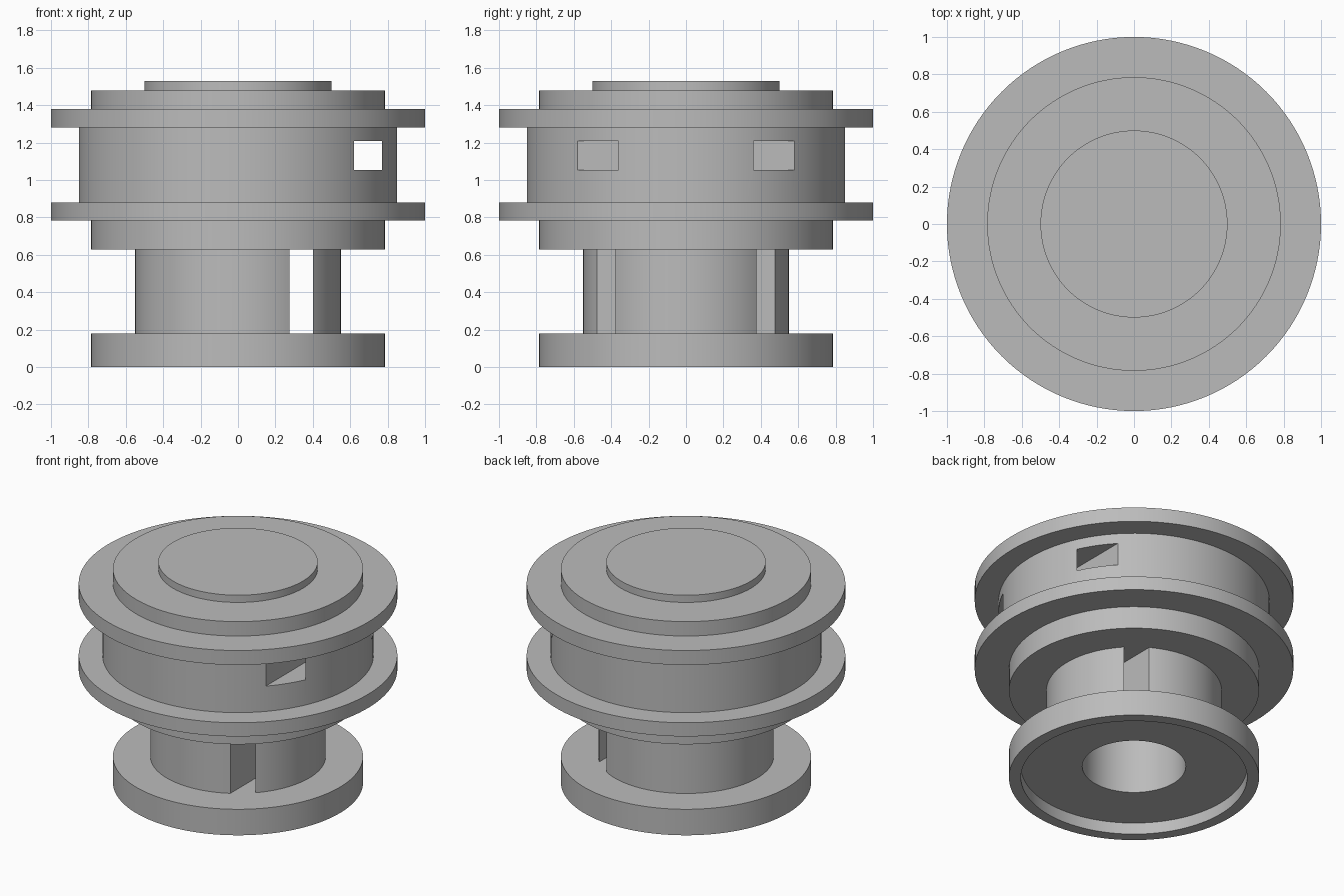
import bpy
import bmesh
import math

SEGMENTS = 128

cube = bpy.data.objects.get("Cube")
if cube:
    bpy.data.objects.remove(cube, do_unlink=True)

grey = bpy.data.materials.new("plain grey")
grey.use_nodes = True
grey.diffuse_color = (0.5, 0.5, 0.5, 1)
grey.node_tree.nodes["Principled BSDF"].inputs["Base Color"].default_value = (0.5, 0.5, 0.5, 1)


def activate(obj):
    bpy.ops.object.select_all(action="DESELECT")
    obj.select_set(True)
    bpy.context.view_layer.objects.active = obj


def link(name, bm):
    bmesh.ops.recalc_face_normals(bm, faces=bm.faces)
    mesh = bpy.data.meshes.new(name)
    bm.to_mesh(mesh)
    bm.free()
    obj = bpy.data.objects.new(name, mesh)
    bpy.context.collection.objects.link(obj)
    return obj


def disc(name, radius, bottom, top):
    """Solid round plate between two heights."""
    bm = bmesh.new()
    bmesh.ops.create_cone(bm, cap_ends=True, segments=SEGMENTS,
                          radius1=radius, radius2=radius, depth=top - bottom)
    bmesh.ops.translate(bm, verts=bm.verts, vec=(0, 0, (bottom + top) / 2))
    return link(name, bm)


def ring(name, profile):
    """Closed (radius, height) profile turned around the z axis."""
    bm = bmesh.new()
    points = [bm.verts.new((r, 0, z)) for r, z in profile]
    edges = [bm.edges.new((p, points[i - 1])) for i, p in enumerate(points)]
    bmesh.ops.spin(bm, geom=points + edges, cent=(0, 0, 0), axis=(0, 0, 1),
                   angle=math.tau, steps=SEGMENTS, use_merge=True)
    bmesh.ops.remove_doubles(bm, verts=bm.verts, dist=0.0001)
    return link(name, bm)


def cut_slot(obj, left, right, bottom, top):
    """Cut a straight slot from front to back."""
    bm = bmesh.new()
    bmesh.ops.create_cube(bm, size=1)
    bmesh.ops.scale(bm, verts=bm.verts, vec=(right - left, 3, top - bottom))
    bmesh.ops.translate(bm, verts=bm.verts,
                        vec=((left + right) / 2, 0, (bottom + top) / 2))
    cutter = link("slot_cutter", bm)
    cutter.hide_render = True
    mod = obj.modifiers.new("slot", "BOOLEAN")
    mod.operation = "DIFFERENCE"
    mod.solver = "EXACT"
    mod.object = cutter
    activate(obj)
    bpy.ops.object.modifier_apply(modifier=mod.name)
    bpy.data.objects.remove(cutter, do_unlink=True)


# Foot with a recessed underside and a central bore
BORE = 0.325
foot = ring("foot", [(BORE, 0.08), (0.71, 0.08), (0.71, 0),
                     (0.785, 0), (0.785, 0.18), (BORE, 0.18)])

# Hollow stem, slotted on its left side
stem = ring("stem", [(BORE, 0.18), (0.55, 0.18), (0.55, 0.63), (BORE, 0.63)])
cut_slot(stem, 0.275, 0.4, 0.1, 0.7)

# Drum between two flanges, with a window slot
drum = disc("drum", 0.85, 0.88, 1.28)
cut_slot(drum, 0.62, 0.77, 1.055, 1.21)

# Stacked plates
parts = [
    foot, stem, drum,
    disc("lower_collar", 0.785, 0.63, 0.785),
    disc("lower_flange", 1, 0.785, 0.88),
    disc("upper_flange", 1, 1.28, 1.38),
    disc("upper_collar", 0.785, 1.38, 1.48),
    disc("top_cap", 0.5, 1.48, 1.53),
]

for part in parts:
    part.data.materials.clear()
    part.data.materials.append(grey)
    activate(part)
    bpy.ops.object.shade_smooth_by_angle(angle=math.radians(30))
